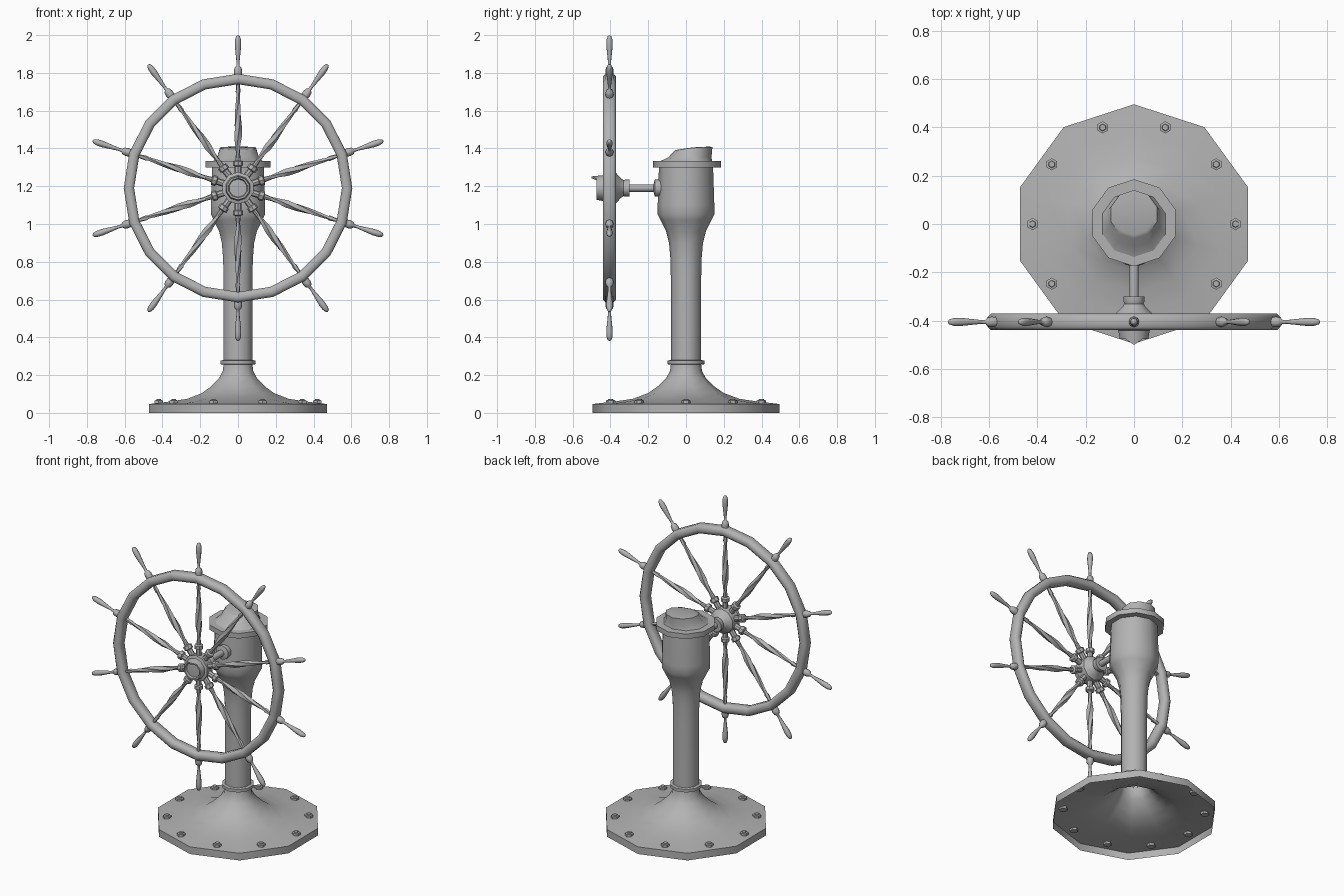
import bpy, bmesh, math
from mathutils import Matrix, Vector

if "Cube" in bpy.data.objects:
    bpy.data.objects.remove(bpy.data.objects["Cube"], do_unlink=True)

grey = bpy.data.materials.new("plain_grey")
grey.use_nodes = True
grey.diffuse_color = (0.45, 0.45, 0.45, 1)
grey.node_tree.nodes["Principled BSDF"].inputs["Base Color"].default_value = (0.45, 0.45, 0.45, 1)


def place(name, mesh, matrix):
    obj = bpy.data.objects.new(name, mesh)
    bpy.context.collection.objects.link(obj)
    obj.matrix_world = matrix
    return obj


def smooth(obj, angle=40):
    bpy.ops.object.select_all(action="DESELECT")
    obj.select_set(True)
    bpy.context.view_layer.objects.active = obj
    bpy.ops.object.shade_smooth_by_angle(angle=math.radians(angle))


def lathe(name, profile, sides=10, matrix=Matrix(), twist=0, loop=False, reshape=None, angle=40):
    """Spin (radius, height) points round z; reshape may move each vertex."""
    bm = bmesh.new()
    rings = []
    for i, (r, h) in enumerate(profile):
        ring = []
        for j in range(sides):
            a = math.pi / 2 + math.tau * j / sides + twist * h
            p = Vector((r * math.cos(a), r * math.sin(a), h))
            ring.append(bm.verts.new(reshape(p, i, j) if reshape else p))
        rings.append(ring)
    pairs = list(zip(rings, rings[1:]))
    if loop:
        pairs.append((rings[-1], rings[0]))
    for low, high in pairs:
        for j in range(sides):
            k = (j + 1) % sides
            bm.faces.new((low[j], low[k], high[k], high[j]))
    bmesh.ops.remove_doubles(bm, verts=bm.verts, dist=0.0002)
    mesh = bpy.data.meshes.new(name)
    bm.to_mesh(mesh)
    bm.free()
    mesh.materials.append(grey)
    obj = place(name, mesh, matrix)
    smooth(obj, angle)
    return obj


# Hollow flared base, open underneath
lathe("base", [(.495, 0), (.495, .047), (.38, .06), (.28, .075), (.2, .105),
               (.15, .14), (.105, .185), (.085, .22), (.08, .26)])

# Base bolts, with the nut showing below the flange
for n in range(10):
    a = math.tau * n / 10
    spot = Matrix.Translation((.42 * math.cos(a), .42 * math.sin(a), 0))
    lathe("base_bolt", [(0, .04), (.025, .04), (.025, .066), (.015, .068),
                        (.013, .074), (0, .074)], 6, spot)

# Column with collar and wider barrel
lathe("column_collar", [(.08, .255), (.097, .258), (.097, .277), (.08, .28)])
lathe("column", [(.08, .26), (.08, .7), (.083, .82), (.09, .9), (.105, .96),
                 (.135, 1.02), (.15, 1.05), (.15, 1.1), (.143, 1.31)])
lathe("cap_plate", [(0, 1.3), (.18, 1.3), (.18, 1.333), (0, 1.333)],
      matrix=Matrix.Translation((0, .005, 0)))


# Sloping hood: upper rings shift back and dip at the front
def hood_shape(p, i, j):
    if i in (0, 4):
        return p + Vector((0, .04 if i else 0, 0))
    shift = (0, .02, .04, .04)[i]
    dip = (0, .03, .13, .13)[i]
    front = max(0, -p.y)
    return Vector((p.x, p.y + shift, p.z - dip * front - (.03 * (.1 - p.y) if i > 1 else 0)))


lathe("hood", [(.138, 1.332), (.115, 1.355), (.1, 1.408), (.085, 1.41), (0, 1.405)],
      10, reshape=hood_shape)

# Axle between barrel and wheel, running along y
facing = Matrix.Translation((0, 0, 1.19)) @ Matrix.Rotation(math.pi / 2, 4, "X")
lathe("axle", [(.045, .12), (.045, .165), (.02, .172), (.02, .31)], 10, facing)


# Hub with a raised lip at the top of its front boss
def hub_shape(p, i, j):
    return p + Vector((0, 0, .025)) if j == 0 and i in (8, 9) else p


lathe("wheel_hub", [(0, .3), (.045, .3), (.045, .322), (.042, .33), (.052, .345),
                    (.08, .37), (.085, .435), (.068, .44), (.062, .475), (.052, .475),
                    (.048, .462), (0, .465)], 10, facing, reshape=hub_shape)

# Wheel rim with a chamfered section
lathe("wheel_rim", [(.55, .385), (.565, .371), (.592, .371), (.605, .385),
                    (.605, .425), (.592, .439), (.565, .439), (.55, .425)],
      20, facing, loop=True, angle=50)

# Ten twisted spokes and handles
centre = Matrix.Translation((0, -.405, 1.19))
spoke = lathe("spoke", [(.1, .17), (.011, .18), (.014, .22), (.021, .27), (.02, .33),
                        (.016, .4), (.012, .46), (.01, .5), (.014, .51), (.009, .56)][1:],
              5, centre, twist=7, angle=30)
socket = lathe("spoke_socket", [(.018, .07), (.018, .115), (.027, .12), (.027, .142),
                                (.014, .147), (.011, .185)], 8, centre)
handle = lathe("handle", [(.02, .595), (.022, .62), (.018, .638), (.009, .645),
                          (.008, .665), (.013, .715), (.017, .755), (.016, .785),
                          (.01, .804), (0, .81)], 8, centre, angle=60)
for n in range(1, 10):
    turned = centre @ Matrix.Rotation(math.tau * n / 10, 4, "Y")
    for part in (spoke, socket, handle):
        place(part.name + "_" + str(n), part.data, turned)
